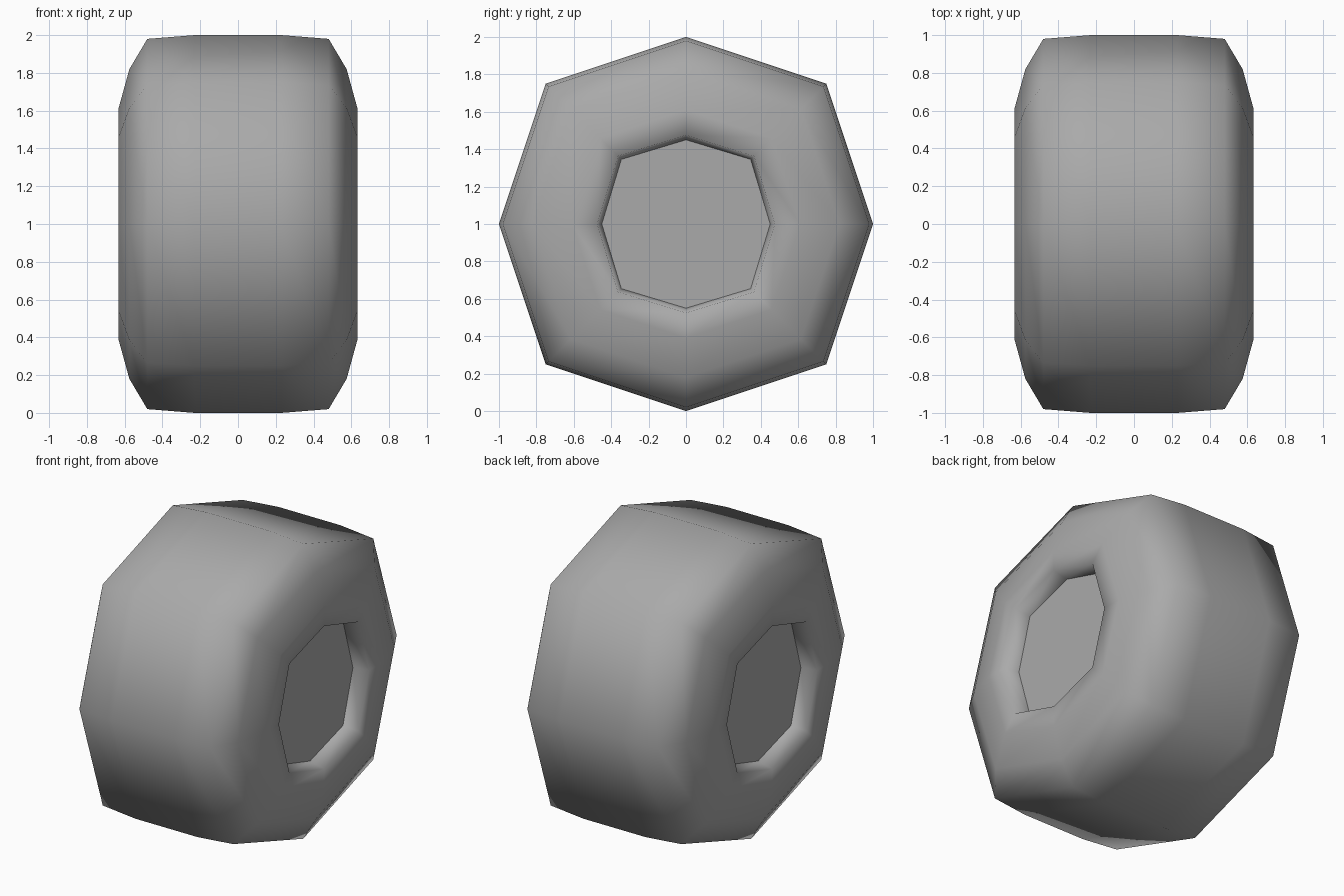
import bpy, bmesh

cube = bpy.data.objects.get("Cube")
if cube:
    bpy.data.objects.remove(cube, do_unlink=True)

grey = bpy.data.materials.new("wheel grey")
grey.use_nodes = True
grey.diffuse_color = (0.4, 0.4, 0.4, 1)
grey.node_tree.nodes["Principled BSDF"].inputs["Base Color"].default_value = (0.4, 0.4, 0.4, 1)

HUB_X, HUB_R, HUB_DIAG = 0.53, 0.45, 0.768


def octagon(bm, x, r, diag):
    """Eight-sided ring around the axle; diag scales the corner points."""
    d = r * diag
    points = [(r, 0), (d, d), (0, r), (-d, d), (-r, 0), (-d, -d), (0, -r), (d, -d)]
    return [bm.verts.new((x, y, z + 1)) for y, z in points]


def finish(bm, name, smooth):
    bmesh.ops.recalc_face_normals(bm, faces=bm.faces)
    for face in bm.faces:
        face.smooth = smooth
    mesh = bpy.data.meshes.new(name)
    bm.to_mesh(mesh)
    bm.free()
    mesh.materials.append(grey)
    obj = bpy.data.objects.new(name, mesh)
    bpy.context.collection.objects.link(obj)


# Tyre: half profile from tread centre to hub recess, mirrored across x
half = [(0.23, 1.0, 0.75), (0.48, 0.98, 0.75), (0.575, 0.82, 0.75),
        (0.633, 0.61, 0.75), (0.633, 0.475, 0.765), (HUB_X, HUB_R, HUB_DIAG)]
profile = [(-x, r, d) for x, r, d in reversed(half)] + half
bm = bmesh.new()
rings = [octagon(bm, *p) for p in profile]
for a, b in zip(rings, rings[1:]):
    for i in range(8):
        j = (i + 1) % 8
        bm.faces.new((a[i], a[j], b[j], b[i]))
finish(bm, "tyre", True)

# Hub discs: flat, recessed in each side
for side, name in ((1, "left_hub"), (-1, "right_hub")):
    bm = bmesh.new()
    ring = octagon(bm, side * HUB_X, HUB_R, HUB_DIAG)
    face = bm.faces.new(ring if side > 0 else ring[::-1])
    finish(bm, name, False)
